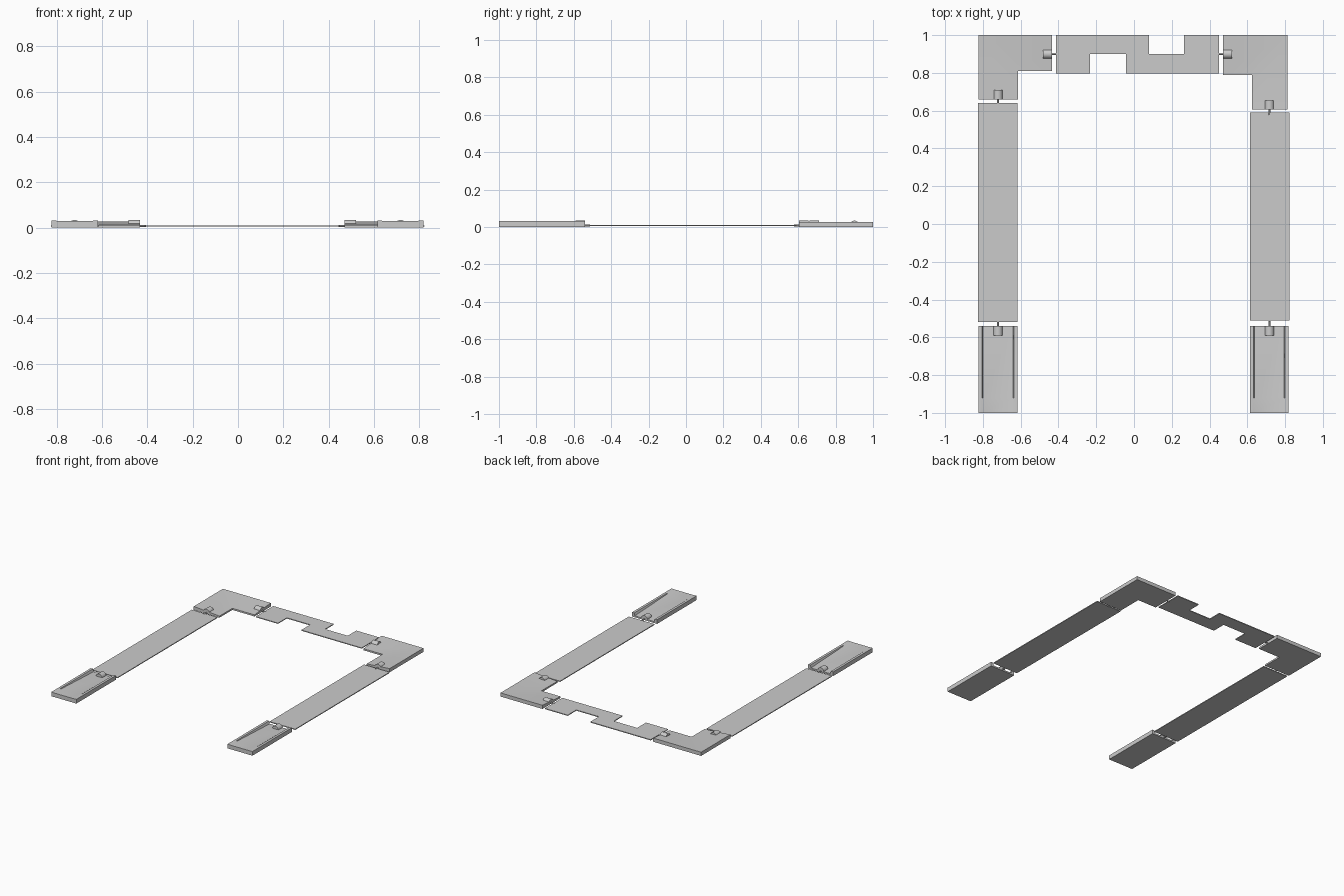
import bpy, bmesh, math

if "Cube" in bpy.data.objects:
    bpy.data.objects.remove(bpy.data.objects["Cube"])


def make(name, verts, faces, smooth=False):
    me = bpy.data.meshes.new(name)
    me.from_pydata(verts, [], faces)
    bm = bmesh.new()
    bm.from_mesh(me)
    bmesh.ops.recalc_face_normals(bm, faces=bm.faces)
    bm.to_mesh(me)
    bm.free()
    ob = bpy.data.objects.new(name, me)
    bpy.context.collection.objects.link(ob)
    if smooth:
        bpy.ops.object.select_all(action='DESELECT')
        ob.select_set(True)
        bpy.context.view_layer.objects.active = ob
        bpy.ops.object.shade_smooth_by_angle(angle=math.radians(30))
    return ob


def loft(name, rings, smooth=False):
    """Skin closed rings of equal length and cap both ends."""
    n = len(rings[0])
    verts = [p for r in rings for p in r]
    faces = [[k * n + i, k * n + (i + 1) % n, (k + 1) * n + (i + 1) % n, (k + 1) * n + i]
             for k in range(len(rings) - 1) for i in range(n)]
    faces += [list(range(n)), list(range((len(rings) - 1) * n, len(rings) * n))]
    return make(name, verts, faces, smooth)


def plate(name, outline, z0=0.004, z1=0.010):
    return loft(name, [[(x, y, z) for x, y in outline] for z in (z0, z1)])


def rect(x0, x1, y0, y1):
    return [(x0, y0), (x1, y0), (x1, y1), (x0, y1)]


def corner(name, xo, xi, xe, yi, ye):
    """L-shaped corner piece, tall outside edge falling to a thin inside edge."""
    outline = [(xo, 1), (xe, 1), (xe, yi), (xi, yi), (xi, ye), (xo, ye)]
    tops = [0.027, 0.027, 0.012, 0.012, 0.012, 0.027]
    verts = [(x, y, 0) for x, y in outline]
    verts += [(x, y, z) for (x, y), z in zip(outline, tops)]
    faces = [[i, (i + 1) % 6, (i + 1) % 6 + 6, i + 6] for i in range(6)]
    faces += [[0, 1, 2, 3], [0, 3, 4, 5], [6, 7, 8, 9], [6, 9, 10, 11]]
    return make(name, verts, faces, True)


def tray(name, cx):
    """End tray: side rims around a floor that ramps up to the outer end."""
    rings = []
    for y, f in ((-0.54, 0.011), (-0.92, 0.028), (-1.0, 0.030)):
        half = [(0.102, 0), (0.102, 0.031), (0.084, 0.031), (0.079, f)]
        prof = half + [(-x, z) for x, z in reversed(half)]
        rings.append([(cx + x, y, z) for x, z in prof])
    return loft(name, rings, True)


def connector(name, x, y, dx, dy):
    """Half-round plug with a thin pin pointing along (dx, dy)."""
    def ring(d, pts):
        return [(x + dx * d - dy * s, y + dy * d + dx * s, z) for s, z in pts]
    arc = [(0.025 * math.cos(math.pi * i / 16), 0.009 + 0.025 * math.sin(math.pi * i / 16))
           for i in range(17)]
    arc = [(0.025, 0.003)] + arc + [(-0.025, 0.003)]
    loft(name + "_plug", [ring(d, arc) for d in (-0.05, 0)], True)
    pin = [(0.005 * math.cos(math.tau * i / 12), 0.007 + 0.005 * math.sin(math.tau * i / 12))
           for i in range(12)]
    loft(name + "_pin", [ring(d, pin) for d in (-0.01, 0.027)], True)


# corner pieces
corner("left_corner", -0.823, -0.613, -0.433, 0.81, 0.66)
corner("right_corner", 0.812, 0.625, 0.47, 0.79, 0.605)

# side strips
plate("left_strip", rect(-0.825, -0.617, -0.52, 0.64))
plate("right_strip", rect(0.614, 0.823, -0.51, 0.59))

# notched bridge between the corners
plate("notched_bridge", [(-0.412, 0.797), (-0.232, 0.797), (-0.232, 0.90), (-0.042, 0.90),
                         (-0.042, 0.797), (0.45, 0.797), (0.45, 1.0), (0.264, 1.0),
                         (0.264, 0.90), (0.08, 0.90), (0.08, 1.0), (-0.412, 1.0)])

# end trays
tray("left_tray", -0.72)
tray("right_tray", 0.716)

# connectors
connector("left_tray_connector", -0.72, -0.54, 0, 1)
connector("right_tray_connector", 0.717, -0.54, 0, 1)
connector("left_corner_side_connector", -0.72, 0.66, 0, -1)
connector("right_corner_side_connector", 0.717, 0.605, 0, -1)
connector("left_corner_bridge_connector", -0.433, 0.90, 1, 0)
connector("right_corner_bridge_connector", 0.47, 0.90, -1, 0)
